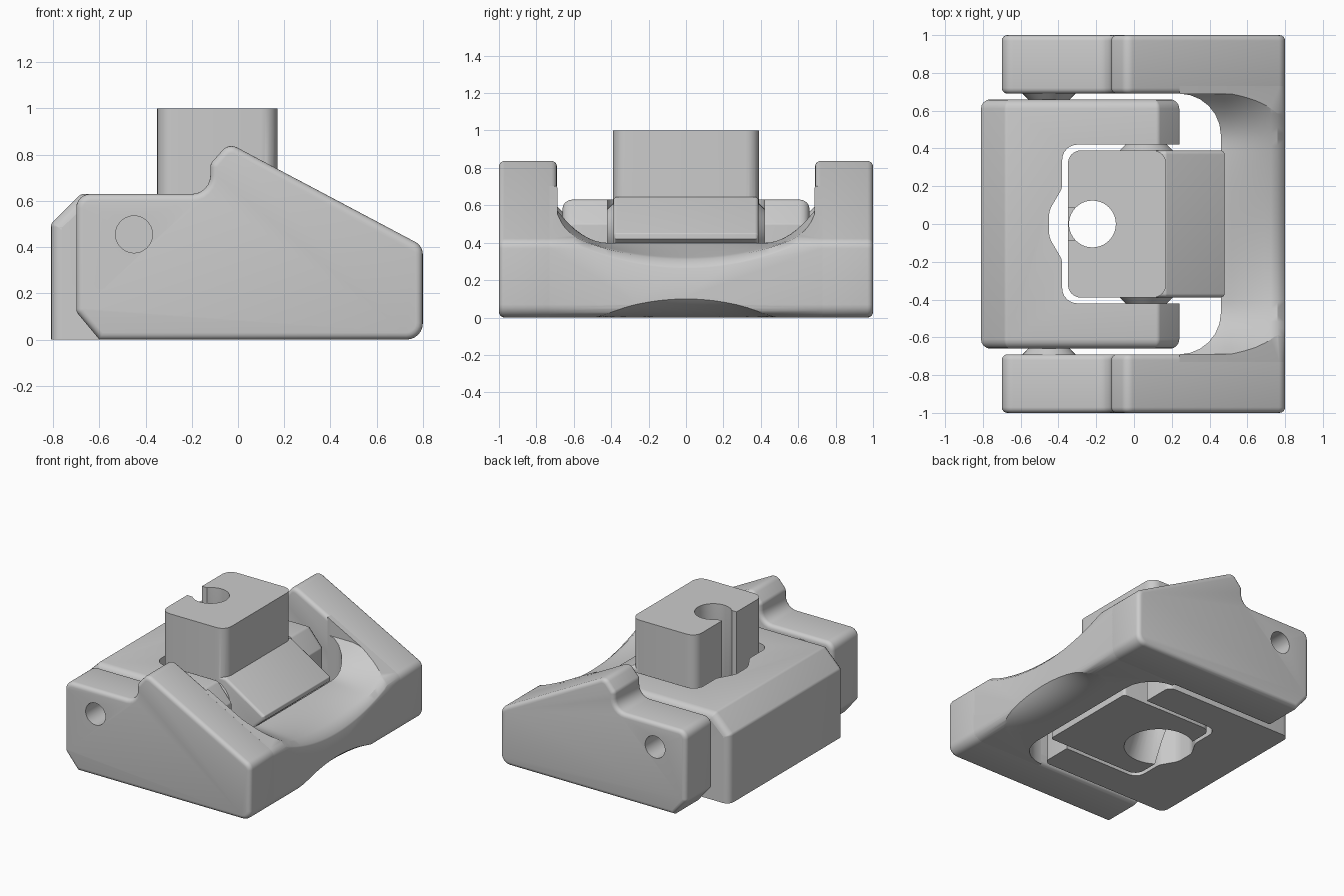
import bpy, bmesh, math
from mathutils import Vector, Matrix

if "Cube" in bpy.data.objects:
    bpy.data.objects.remove(bpy.data.objects["Cube"], do_unlink=True)

gray = bpy.data.materials.new("plain_gray")
gray.use_nodes = True
gray.diffuse_color = (0.6, 0.6, 0.6, 1)
gray.node_tree.nodes["Principled BSDF"].inputs["Base Color"].default_value = (0.6, 0.6, 0.6, 1)


def rounded(corners, steps=6):
    """Replace each (u, v, radius) corner by an arc."""
    out = []
    for i, (u, v, r) in enumerate(corners):
        p = Vector((u, v))
        if not r:
            out.append(p)
            continue
        a = (Vector(corners[i - 1][:2]) - p).normalized()
        b = (Vector(corners[(i + 1) % len(corners)][:2]) - p).normalized()
        half = a.angle(b) / 2
        centre = p + (a + b).normalized() * (r / math.sin(half))
        start = p + a * (r / math.tan(half)) - centre
        end = p + b * (r / math.tan(half)) - centre
        turn = math.atan2(start.x * end.y - start.y * end.x, start.dot(end))
        for k in range(steps + 1):
            out.append(centre + Matrix.Rotation(turn * k / steps, 2) @ start)
    return out


def add_object(name, bm):
    bmesh.ops.recalc_face_normals(bm, faces=bm.faces)
    mesh = bpy.data.meshes.new(name)
    bm.to_mesh(mesh)
    bm.free()
    mesh.materials.append(gray)
    ob = bpy.data.objects.new(name, mesh)
    bpy.context.collection.objects.link(ob)
    return ob


def prism(name, corners, axis, lo, hi, rim=0, keep_base=False):
    """Extrude a rounded outline along y or z, with optional rounded rims."""
    bm = bmesh.new()
    place = (lambda p, h: (p.x, h, p.y)) if axis == "y" else (lambda p, h: (p.x, p.y, h))
    pts = rounded(corners)
    rings = [[bm.verts.new(place(p, h)) for p in pts] for h in (lo, hi)]
    caps = [bm.faces.new(ring) for ring in rings]
    for i in range(len(pts)):
        bm.faces.new((rings[0][i - 1], rings[0][i], rings[1][i], rings[1][i - 1]))
    bmesh.ops.recalc_face_normals(bm, faces=bm.faces)
    if rim:
        edges = {e for c in caps for e in c.edges}
        if keep_base:
            edges = {e for e in edges if max(v.co.z for v in e.verts) > 0.001}
        bmesh.ops.bevel(bm, geom=list(edges), offset=rim, segments=4, profile=0.5, affect="EDGES")
    return add_object(name, bm)


def cone(name, base, tip, r1, r2):
    base, tip = Vector(base), Vector(tip)
    bm = bmesh.new()
    turn = (tip - base).to_track_quat("Z", "Y").to_matrix().to_4x4()
    bmesh.ops.create_cone(bm, cap_ends=True, segments=40, radius1=r1, radius2=r2,
                          depth=(tip - base).length,
                          matrix=Matrix.Translation((base + tip) / 2) @ turn)
    return add_object(name, bm)


def curved_block(name, height, far, x0, x1, width, nx=18, ny=40):
    """Solid between the surface z = height(x, y) and the plane z = far."""
    bm = bmesh.new()
    grid = []
    for i in range(nx + 1):
        x = x0 + (x1 - x0) * i / nx
        ys = [width * (2 * j / ny - 1) for j in range(ny + 1)]
        grid.append([bm.verts.new((x, y, height(x, y))) for y in ys])
    faces = [bm.faces.new((grid[i][j], grid[i + 1][j], grid[i + 1][j + 1], grid[i][j + 1]))
             for i in range(nx) for j in range(ny)]
    copy = bmesh.ops.duplicate(bm, geom=bm.verts[:] + bm.edges[:] + faces)["geom"]
    for v in copy:
        if isinstance(v, bmesh.types.BMVert):
            v.co.z = far
    bmesh.ops.bridge_loops(bm, edges=[e for e in bm.edges if e.is_boundary])
    return add_object(name, bm)


def combine(ob, other, operation="DIFFERENCE"):
    mod = ob.modifiers.new(operation.lower(), "BOOLEAN")
    mod.operation, mod.solver, mod.object = operation, "EXACT", other
    bpy.context.view_layer.update()
    mesh = bpy.data.meshes.new_from_object(ob.evaluated_get(bpy.context.evaluated_depsgraph_get()))
    ob.modifiers.clear()
    ob.data = mesh
    bpy.data.objects.remove(other, do_unlink=True)


def box(name, x0, x1, y0, y1, z0, z1, r=0):
    return prism(name, [(x0, y0, r), (x1, y0, r), (x1, y1, r), (x0, y1, r)], "z", z0, z1)


def saddle_height(x, y):
    t = min(max((x - 0.46) / 0.34, 0), 1.1)
    dip = 0.1 * t * (1 - (y / 0.53) ** 2)
    lip = 14 * max(0, x - 0.75) ** 2
    return 0.4 - dip - lip + max(0, 1 - t) * 2.4 * max(0, abs(y) - 0.42) ** 2


def scoop_height(x, y):
    return 0.1 * ((x - 0.5) / 0.3) ** 3 * (1 - (y / 0.49) ** 2) - 0.001


# Cross bar of the outer frame: saddle on top, scoop underneath
SIDE = [(-0.6, 0, 0), (0.8, 0, 0.07), (0.8, 0.405, 0.06), (-0.04, 0.85, 0.05),
        (-0.12, 0.76, 0.04), (-0.12, 0.63, 0.08), (-0.7, 0.63, 0.06), (-0.7, 0.12, 0.04)]
bar = prism("cross_bar", [(0.24, 0, 0)] + SIDE[1:3] + [(0.24, 0.702, 0)], "y", -0.73, 0.73)
combine(bar, box("opening", -1, 0.46, -0.69, 0.69, -1, 2, 0.22))
combine(bar, curved_block("saddle", saddle_height, 1, 0.2, 0.83, 0.688))
combine(bar, curved_block("scoop", scoop_height, -1, 0.51, 0.83, 0.6))

# Side arms of the outer frame, with pivot holes
PX, PZ = -0.45, 0.455
for s, side in ((-1, "front"), (1, "back")):
    lo, hi = sorted((s * 0.69, s))
    arm = prism(side + "_arm", SIDE, "y", lo, hi, rim=0.03)
    combine(arm, cone("hole", (PX, s * 1.1, PZ), (PX, s * 0.8, PZ), 0.08, 0.08))

# Inner yoke: open towards the cross bar, with a round relief at the back
yoke = prism("inner_yoke", [(-0.81, 0, 0), (0.24, 0, 0), (0.24, 0.5, 0.02), (0.13, 0.63, 0.03),
                            (-0.68, 0.63, 0.03), (-0.81, 0.5, 0.03)],
             "y", -0.66, 0.66, rim=0.05, keep_base=True)
combine(yoke, prism("gap", [(-0.38, -0.42, 0.08), (1, -0.42, 0), (1, 0.42, 0), (-0.38, 0.42, 0.08),
                            (-0.38, 0.19, 0.08), (-0.45, 0.07, 0.12), (-0.45, -0.07, 0.12),
                            (-0.38, -0.19, 0.08)], "z", -1, 2))

# Centre block: upright post, sloping lip, keyhole slot and flared bore
block = box("centre_block", -0.35, 0.17, -0.39, 0.39, 0, 1, 0.07)
combine(block, prism("lip", [(-0.1, 0, 0), (0.41, 0, 0), (0.41, 0.36, 0), (0.48, 0.42, 0),
                             (0.48, 0.45, 0.01), (0.17, 0.645, 0.02), (-0.1, 0.645, 0)],
                     "y", -0.388, 0.388, rim=0.02, keep_base=True), "UNION")
combine(block, cone("bore", (-0.22, 0, -1), (-0.22, 0, 2), 0.124, 0.124))
combine(block, cone("flare", (-0.22, 0, -0.01), (-0.22, 0, 0.3), 0.24, 0.12))
combine(block, box("slot", -0.5, -0.25, -0.085, 0.085, 0.5, 2))

# Conical pivots between the three parts
for s, side in ((-1, "front"), (1, "back")):
    cone(side + "_outer_pivot", (PX, s * 0.7, PZ), (PX, s * 0.6, PZ), 0.15, 0.05)
    cone(side + "_inner_pivot", (0.065, s * 0.38, 0.47), (0.065, s * 0.48, 0.47), 0.15, 0.05)

# Smooth the rounded surfaces, keep the real edges sharp
bpy.ops.object.select_all(action="DESELECT")
for ob in bpy.context.collection.objects:
    if ob.type == "MESH" and gray.name in ob.data.materials:
        ob.select_set(True)
        bpy.context.view_layer.objects.active = ob
bpy.ops.object.shade_smooth_by_angle(angle=math.radians(32))
